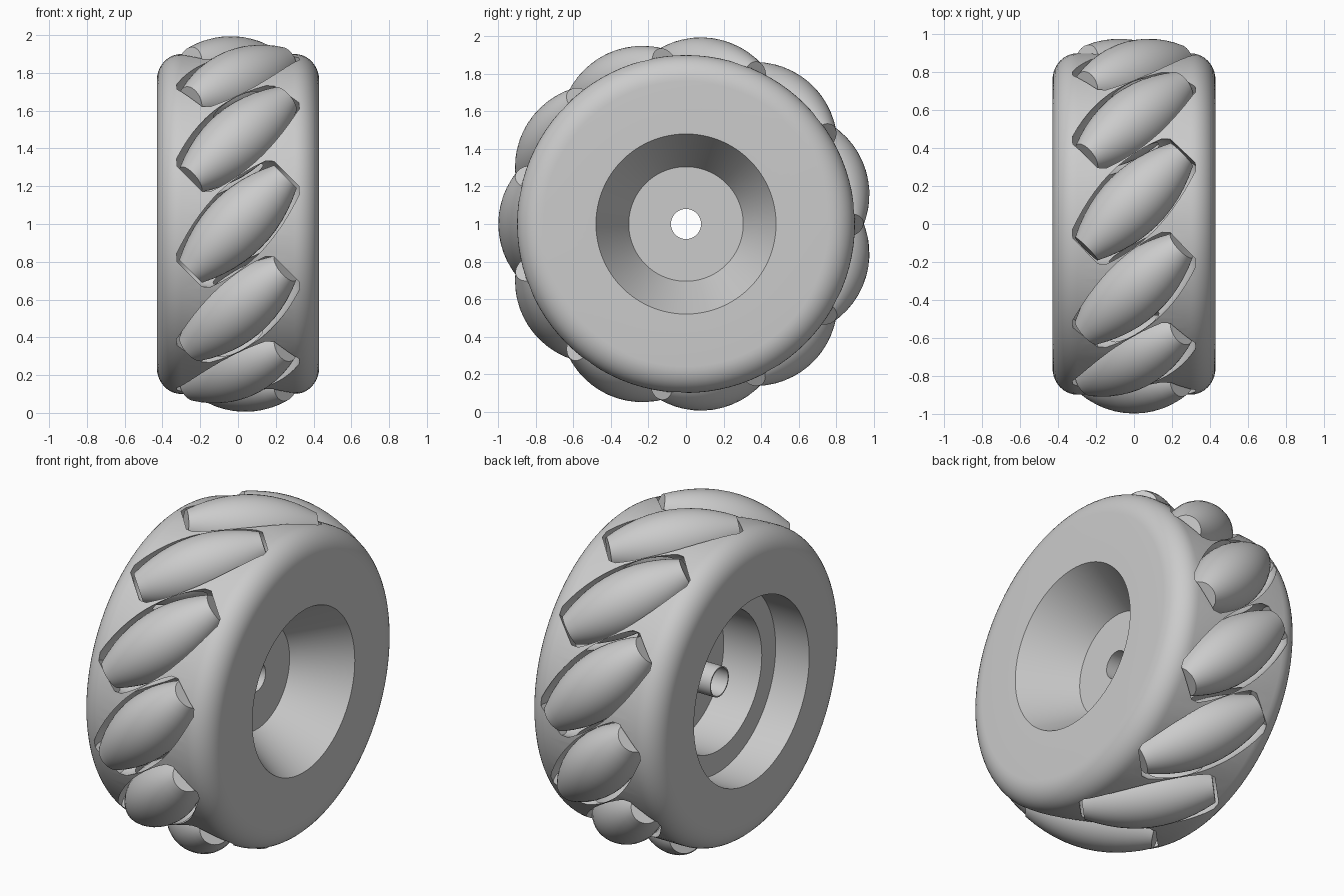
import bpy, bmesh, math
from mathutils import Matrix, Vector

cube = bpy.data.objects.get("Cube")
if cube:
    bpy.data.objects.remove(cube)

ROLLERS = 11
AXIS_RADIUS = 0.825
CENTRE = Matrix.Translation((0, 0, 1))

grey = bpy.data.materials.new("plain grey")
grey.use_nodes = True
grey.diffuse_color = (0.6, 0.6, 0.6, 1)
grey.node_tree.nodes["Principled BSDF"].inputs["Base Color"].default_value = (0.6, 0.6, 0.6, 1)


def lathe(name, profile, steps, closed):
    """Turn a profile of (x, radius) points around the x axis."""
    bm = bmesh.new()
    verts = [bm.verts.new((x, 0, r)) for x, r in profile]
    edges = [bm.edges.new(pair) for pair in zip(verts, verts[1:])]
    if closed:
        edges.append(bm.edges.new((verts[-1], verts[0])))
    bmesh.ops.spin(bm, geom=verts + edges, axis=(1, 0, 0), cent=(0, 0, 0),
                   angle=math.tau, steps=steps, use_duplicate=False)
    bmesh.ops.remove_doubles(bm, verts=bm.verts, dist=0.0001)
    bmesh.ops.recalc_face_normals(bm, faces=bm.faces)
    mesh = bpy.data.meshes.new(name)
    bm.to_mesh(mesh)
    bm.free()
    mesh.materials.append(grey)
    obj = bpy.data.objects.new(name, mesh)
    bpy.context.collection.objects.link(obj)
    return obj


def activate(obj):
    bpy.ops.object.select_all(action='DESELECT')
    obj.select_set(True)
    bpy.context.view_layer.objects.active = obj


def smooth(obj, degrees):
    activate(obj)
    bpy.ops.object.shade_smooth_by_angle(angle=math.radians(degrees))


def barrel(half_length, end_radius, middle_radius, steps=12):
    """Bulging side profile from one end of a roller to the other."""
    points = []
    for i in range(steps + 1):
        t = 2 * i / steps - 1
        points.append((half_length * t, middle_radius - (middle_radius - end_radius) * t * t))
    return points


def place(index):
    """Slanted position of one roller on the rim."""
    spin = Matrix.Rotation(index * math.tau / ROLLERS, 4, 'X')
    return (CENTRE @ spin @ Matrix.Translation((0, -AXIS_RADIUS, 0))
            @ Matrix.Rotation(math.radians(-45), 4, 'Y'))


# Wheel body: rounded rim, conical dish on one side, stepped recess on the other
rim = []
for side in (1, -1):
    arc = [(side * (0.3 + 0.13 * math.cos(a)), 0.76 + 0.14 * math.sin(a))
           for a in (math.pi / 2 * i / 10 for i in range(11))]
    rim += arc if side > 0 else arc[::-1]
profile = ([(0.125, 0.08), (0.125, 0.305), (0.43, 0.48)] + rim +
           [(-0.43, 0.54), (-0.21, 0.54), (-0.21, 0.41), (0.04, 0.41),
            (0.04, 0.087), (-0.22, 0.087), (-0.22, 0.08)])
body = lathe("wheel_body", profile, 96, True)
body.matrix_world = CENTRE

# Pockets cut into the rim, a little wider than the rollers
pocket_side = barrel(0.34, 0.133, 0.2)
pocket = [(-0.37, 0), (-0.37, 0.1)] + pocket_side + [(0.37, 0.1), (0.37, 0)]
cutters = []
for i in range(ROLLERS):
    cutter = lathe("pocket_cutter", pocket, 40, False)
    cutter.matrix_world = place(i)
    cutter.hide_render = True
    cutters.append(cutter)
    cut = body.modifiers.new("pocket", 'BOOLEAN')
    cut.operation = 'DIFFERENCE'
    cut.solver = 'EXACT'
    cut.object = cutter
activate(body)
bpy.context.view_layer.update()
for modifier in list(body.modifiers):
    bpy.ops.object.modifier_apply(modifier=modifier.name)
for cutter in cutters:
    bpy.data.objects.remove(cutter)
smooth(body, 30)

# Rollers: barrel shapes with flat ends
side = barrel(0.355, 0.085, 0.175)
for i in range(ROLLERS):
    roller = lathe("roller_%d" % (i + 1), [(side[0][0], 0)] + side + [(side[-1][0], 0)], 40, False)
    roller.matrix_world = place(i)
    smooth(roller, 35)
